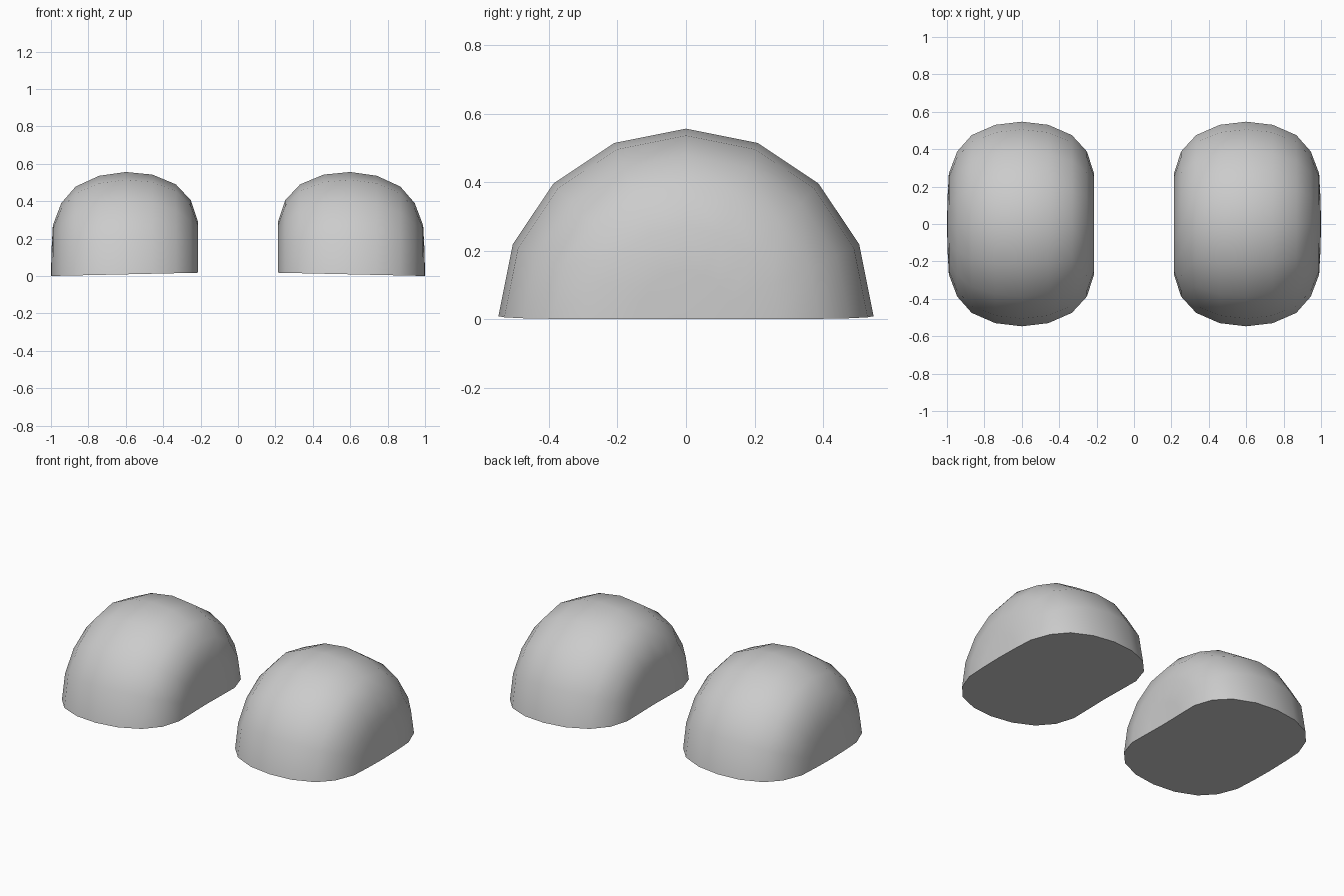
import bpy, bmesh, math

if "Cube" in bpy.data.objects:
    bpy.data.objects.remove(bpy.data.objects["Cube"])

# Profile of one dome: (x, radius about the x axis), outer pole to inner pole
PROFILE = [(1.0, 0), (0.997, 0.14), (0.99, 0.27), (0.945, 0.388), (0.868, 0.475),
           (0.742, 0.53), (0.6, 0.547), (0.458, 0.53), (0.332, 0.475),
           (0.252, 0.388), (0.215, 0.275), (0.217, 0.14), (0.22, 0)]
SEGMENTS = 8  # half of a 16-sided revolve


def base_z(x):
    # the base leans very slightly towards the outside
    return 0.009 - 0.022 * (x - 0.6)


bm = bmesh.new()

# Half-turn rings, with a single vertex at each pole
rings = []
for x, r in PROFILE:
    if r == 0:
        v = bm.verts.new((x, 0, base_z(x)))
        rings.append([v] * (SEGMENTS + 1))
    else:
        rings.append([bm.verts.new((x, r * math.cos(math.pi * i / SEGMENTS),
                                    base_z(x) + r * math.sin(math.pi * i / SEGMENTS)))
                      for i in range(SEGMENTS + 1)])

# Rounded shell
for a, b in zip(rings, rings[1:]):
    for i in range(SEGMENTS):
        quad = list(dict.fromkeys([a[i], a[i + 1], b[i + 1], b[i]]))
        bm.faces.new(quad)

# Flat underside
rim = [ring[0] for ring in rings] + [ring[-1] for ring in rings[-2:0:-1]]
bm.faces.new(rim)
bmesh.ops.recalc_face_normals(bm, faces=bm.faces[:])

mesh = bpy.data.meshes.new("dome_pair")
bm.to_mesh(mesh)
bm.free()
dome = bpy.data.objects.new("dome_pair", mesh)
bpy.context.collection.objects.link(dome)

# Smooth shell, sharp rim
bpy.context.view_layer.objects.active = dome
dome.select_set(True)
bpy.ops.object.shade_smooth_by_angle(angle=math.radians(50))

# Second dome on the other side
mirror = dome.modifiers.new("other_side", 'MIRROR')
mirror.use_axis = (True, False, False)
mirror.use_mirror_merge = False
